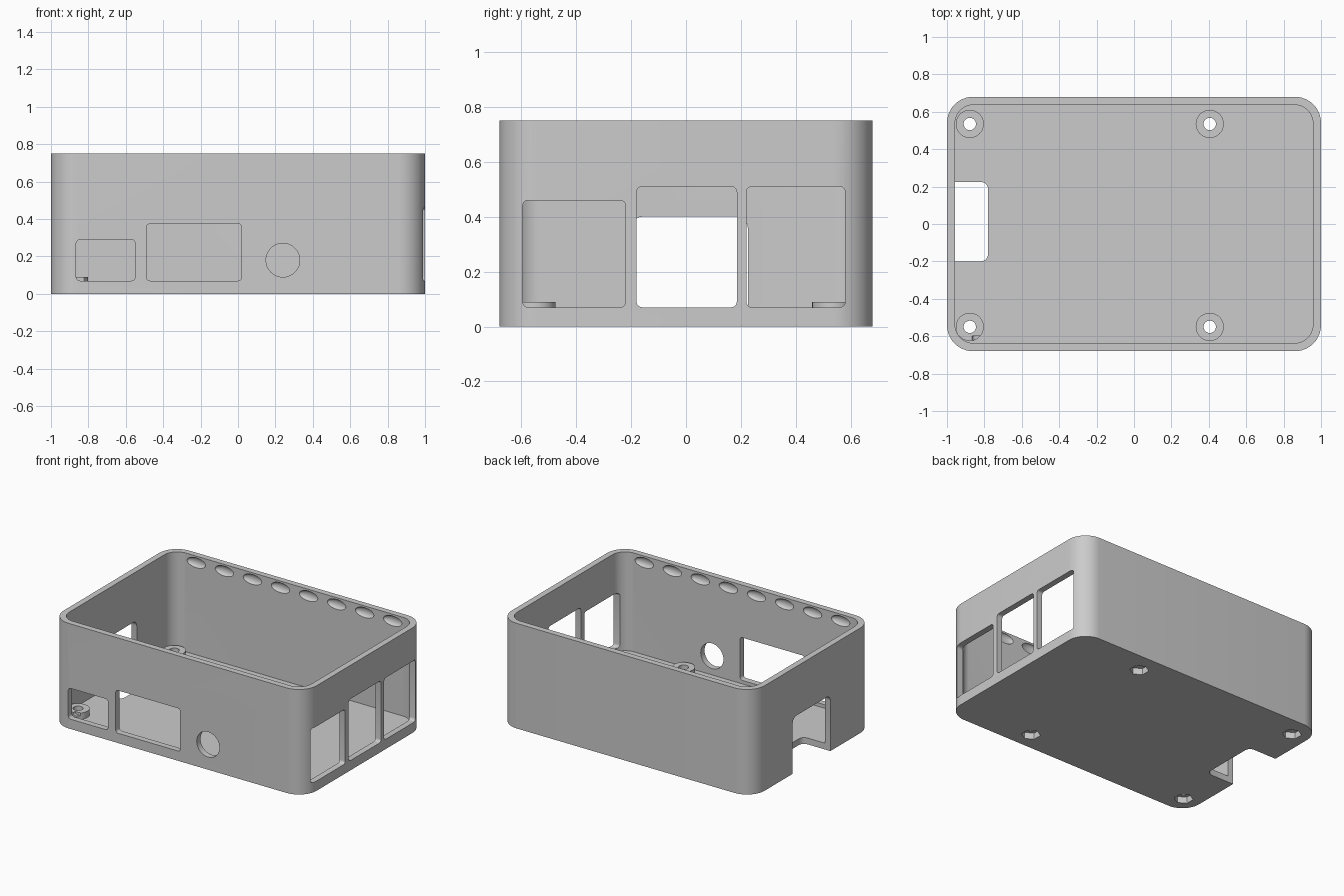
import bpy
import bmesh
from math import cos, sin, pi, radians
from mathutils import Matrix, Vector

cube = bpy.data.objects.get("Cube")
if cube:
    bpy.data.objects.remove(cube, do_unlink=True)

grey = bpy.data.materials.new("plain_grey")
grey.use_nodes = True
grey.diffuse_color = (0.6, 0.6, 0.6, 1)
grey.node_tree.nodes["Principled BSDF"].inputs["Base Color"].default_value = (0.6, 0.6, 0.6, 1)


def make(name, bm):
    bmesh.ops.recalc_face_normals(bm, faces=bm.faces[:])
    mesh = bpy.data.meshes.new(name)
    bm.to_mesh(mesh)
    bm.free()
    mesh.materials.append(grey)
    obj = bpy.data.objects.new(name, mesh)
    bpy.context.collection.objects.link(obj)
    return obj


def rounded_prism(name, hx, hy, z0, z1, r, steps=12):
    """Upright prism with a rounded rectangle outline."""
    bm = bmesh.new()
    ring = []
    for q, (sx, sy) in enumerate([(1, 1), (-1, 1), (-1, -1), (1, -1)]):
        for i in range(steps + 1):
            a = (q + i / steps) * pi / 2
            ring.append(bm.verts.new((sx * (hx - r) + r * cos(a), sy * (hy - r) + r * sin(a), z0)))
    base = bm.faces.new(ring)
    top = bmesh.ops.extrude_face_region(bm, geom=[base])["geom"]
    bmesh.ops.translate(bm, vec=(0, 0, z1 - z0), verts=[v for v in top if isinstance(v, bmesh.types.BMVert)])
    return make(name, bm)


def rounded_box(name, lo, hi, r, axis=None):
    """Box with rounded edges: only those along one axis, or all of them."""
    lo, hi = Vector(lo), Vector(hi)
    bm = bmesh.new()
    bmesh.ops.create_cube(bm, size=1, matrix=Matrix.Translation((lo + hi) / 2) @ Matrix.Diagonal((*(hi - lo), 1)))
    edges = [e for e in bm.edges
             if axis is None or abs((e.verts[0].co - e.verts[1].co).normalized()[axis]) > 0.9]
    bmesh.ops.bevel(bm, geom=edges, offset=r, segments=5, profile=0.5, affect='EDGES')
    return make(name, bm)


def cylinder(name, x, y, z0, z1, r, sides=40):
    bm = bmesh.new()
    bmesh.ops.create_cone(bm, cap_ends=True, segments=sides, radius1=r, radius2=r, depth=z1 - z0,
                          matrix=Matrix.Translation((x, y, (z0 + z1) / 2)))
    return make(name, bm)


def combine(target, tool, operation):
    mod = target.modifiers.new("combine", 'BOOLEAN')
    mod.operation, mod.solver, mod.object = operation, 'EXACT', tool
    bpy.context.view_layer.objects.active = target
    bpy.ops.object.modifier_apply(modifier=mod.name)
    bpy.data.objects.remove(tool, do_unlink=True)


def cut(tool):
    combine(case, tool, 'DIFFERENCE')


# Open-topped shell
case = rounded_prism("case_shell", 1.0, 0.68, 0, 0.75, 0.14)
cut(rounded_prism("cavity", 0.957, 0.637, 0.045, 1, 0.1))

# Standoffs with screw holes and hexagonal nut pockets underneath
for x in (-0.878, 0.405):
    for y in (-0.55, 0.535):
        combine(case, cylinder("standoff", x, y, 0.03, 0.09, 0.075), 'UNION')
        cut(cylinder("screw_hole", x, y, -0.1, 0.2, 0.033))
        cut(cylinder("nut_pocket", x, y, -0.1, 0.045, 0.062, 6))

# Port windows in the +x wall
for y0, y1, top in [(-0.595, -0.22, 0.46), (-0.18, 0.185, 0.51), (0.22, 0.58, 0.51)]:
    cut(rounded_box("side_window", (0.85, y0, 0.07), (1.2, y1, top), 0.02, 0))

# Port windows and round socket in the front wall
for x0, x1, top in [(-0.865, -0.55, 0.29), (-0.49, 0.02, 0.375)]:
    cut(rounded_box("front_window", (x0, -0.9, 0.07), (x1, -0.6, top), 0.02, 1))
socket = cylinder("round_socket", 0, 0, -0.15, 0.15, 0.09)
socket.data.transform(Matrix.Translation((0.24, -0.68, 0.18)) @ Matrix.Rotation(pi / 2, 4, 'X'))
cut(socket)

# Card slot through the -x wall and floor
cut(rounded_box("card_slot", (-1.3, -0.2, -0.3), (-0.78, 0.225, 0.4), 0.04))

# Rows of shallow oval dimples near the rim, inside front and back walls
for side in (-1, 1):
    for i in range(8):
        bm = bmesh.new()
        place = Matrix.Translation((-0.775 + i * 0.2215, side * 0.637, 0.702))
        bmesh.ops.create_uvsphere(bm, u_segments=28, v_segments=14, radius=1,
                                  matrix=place @ Matrix.Diagonal((0.073, 0.023, 0.035, 1)))
        cut(make("dimple", bm))

# Smooth curves, crisp edges
bpy.ops.object.select_all(action='DESELECT')
case.select_set(True)
bpy.context.view_layer.objects.active = case
bpy.ops.object.shade_smooth_by_angle(angle=radians(30))
